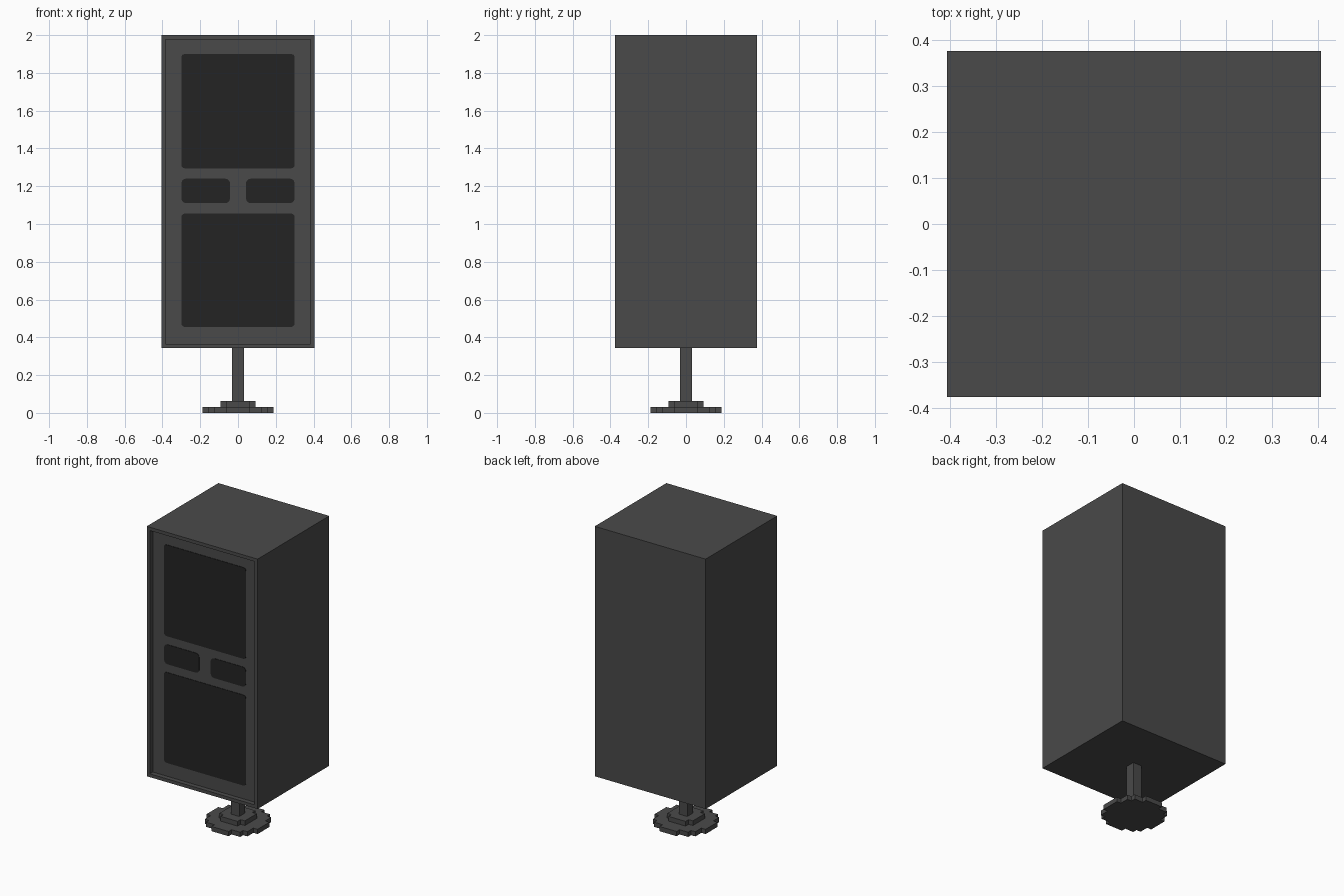
import bpy, bmesh, math
from mathutils import Matrix, Vector

if "Cube" in bpy.data.objects:
    bpy.data.objects.remove(bpy.data.objects["Cube"])

U = 2 / 64          # block unit that every part is a multiple of


def material(name, v):
    m = bpy.data.materials.new(name)
    m.use_nodes = True
    m.diffuse_color = (v, v, v, 1)
    bsdf = m.node_tree.nodes["Principled BSDF"]
    bsdf.inputs["Base Color"].default_value = (v, v, v, 1)
    bsdf.inputs["Roughness"].default_value = 0.8
    return m


GREY = material("charcoal grey", 0.068)
BLACK = material("soft black", 0.0175)


def finish(name, bm, mat):
    bmesh.ops.recalc_face_normals(bm, faces=bm.faces[:])
    me = bpy.data.meshes.new(name)
    bm.to_mesh(me)
    bm.free()
    me.materials.append(mat)
    ob = bpy.data.objects.new(name, me)
    bpy.context.collection.objects.link(ob)
    return ob


def box(size, centre):
    bm = bmesh.new()
    mat = Matrix.Translation(centre) @ Matrix.Diagonal((*size, 1))
    bmesh.ops.create_cube(bm, size=1, matrix=mat)
    return bm


def prism(name, points, depth, mat):
    """Extrude a list of 3D outline points along the depth vector."""
    bm = bmesh.new()
    face = bm.faces.new([bm.verts.new(p) for p in points])
    top = bmesh.ops.extrude_face_region(bm, geom=[face], use_keep_orig=True)["geom"]
    bmesh.ops.translate(bm, vec=depth, verts=[g for g in top if isinstance(g, bmesh.types.BMVert)])
    return finish(name, bm, mat)


# Cabinet: a tall box whose front is framed by a raised rim
Z0, Z1 = 11 * U, 2.0
bm = box((26 * U, 24 * U, Z1 - Z0), (0, 0, (Z0 + Z1) / 2))
front = min(bm.faces, key=lambda f: f.calc_center_median().y)
bmesh.ops.inset_individual(bm, faces=[front], thickness=U)
panel = bmesh.ops.extrude_discrete_faces(bm, faces=[front])["faces"][0]
bmesh.ops.translate(bm, vec=(0, U, 0), verts=panel.verts[:])
finish("cabinet", bm, GREY)


# Dark grilles: thin rounded plates on the recessed front
def grille(name, x0, x1, z0, z1, r):
    pts = []
    corners = [(x1 - r, z1 - r), (x0 + r, z1 - r), (x0 + r, z0 + r), (x1 - r, z0 + r)]
    for i, (cx, cz) in enumerate(corners):
        for k in range(4):
            a = math.radians(90 * i + 30 * k)
            pts.append((cx + r * math.cos(a), -11 * U, cz + r * math.sin(a)))
    prism(name, pts, Vector((0, -0.003, 0)), BLACK)


grille("upper_grille", -0.30, 0.30, 1.295, 1.90, 0.018)
grille("lower_grille", -0.30, 0.30, 0.455, 1.055, 0.018)
grille("right_port", -0.30, -0.042, 1.11, 1.24, 0.025)
grille("left_port", 0.042, 0.30, 1.11, 1.24, 0.025)


# Stepped round feet, made from one quarter outline turned four times
def stepped_disc(name, quarter, z):
    pts = []
    for x, y in quarter * 1:
        pts.append(Vector((x * U, y * U, z)))
    outline = [Matrix.Rotation(math.radians(90 * i), 3, "Z") @ p for i in range(4) for p in pts]
    prism(name, outline, Vector((0, 0, U)), GREY)


stepped_disc("base_plate", [(6, 2), (5, 2), (5, 4), (4, 4), (4, 5), (2, 5), (2, 6)], 0)
stepped_disc("base_collar", [(3, 2), (2, 2), (2, 3)], U)

# Square post between base and cabinet
finish("post", box((2 * U, 2 * U, 9 * U), (0, 0, 6.5 * U)), GREY)
